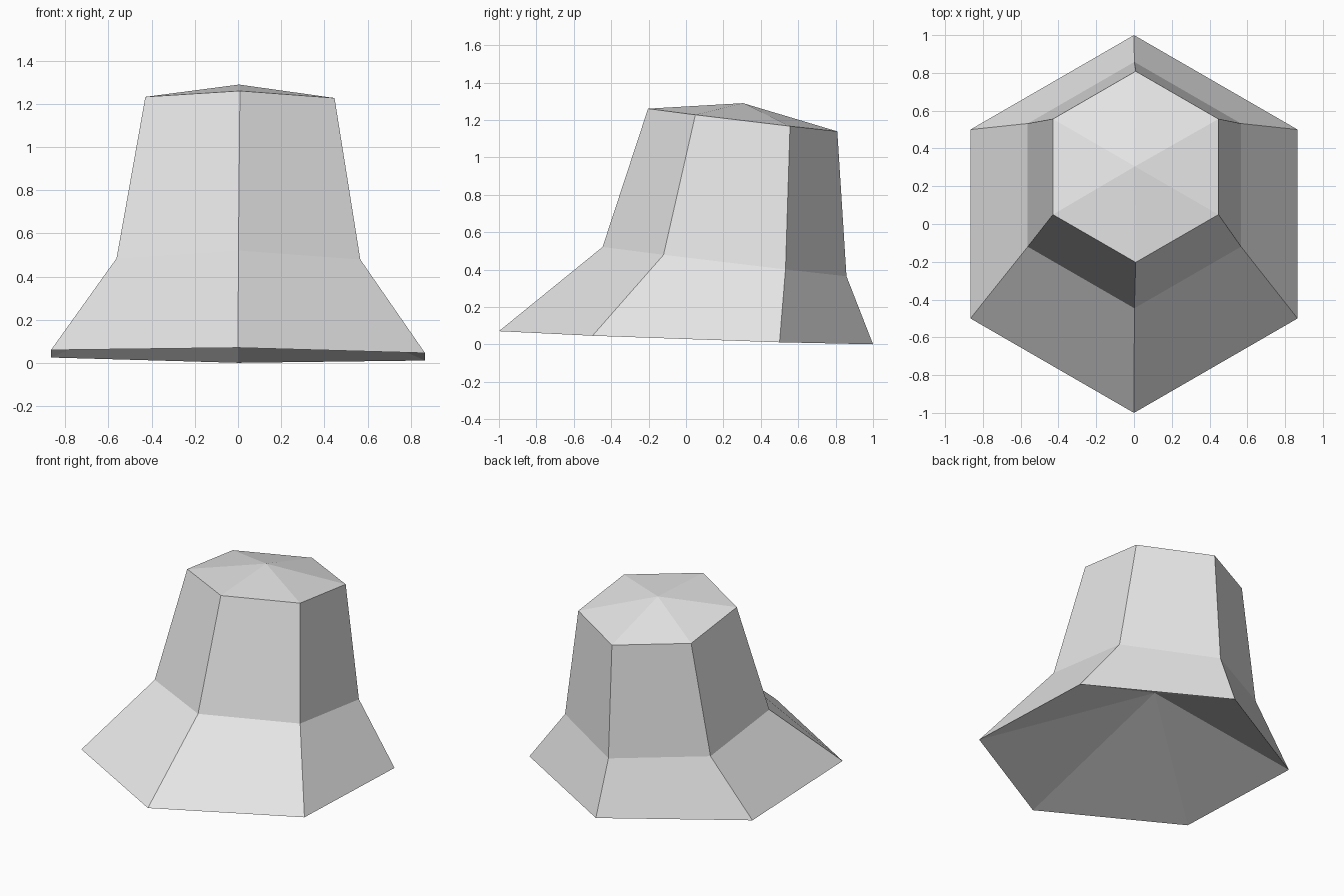
import bpy
import bmesh
from math import cos, sin, pi

SIDES = 6

cube = bpy.data.objects.get("Cube")
if cube:
    bpy.data.objects.remove(cube, do_unlink=True)

# Single matte grey
grey = bpy.data.materials.new("light grey")
grey.use_nodes = True
colour = (0.8, 0.8, 0.8, 1.0)
grey.diffuse_color = colour
grey.node_tree.nodes["Principled BSDF"].inputs["Base Color"].default_value = colour

bm = bmesh.new()


def ring(centre, radius, slope_x, slope_y):
    """Hexagon with a corner at the back, tilted by its slopes."""
    cx, cy, cz = centre
    verts = []
    for i in range(SIDES):
        a = pi / 2 + i * 2 * pi / SIDES
        dx, dy = radius * cos(a), radius * sin(a)
        verts.append(bm.verts.new((cx + dx, cy + dy,
                                   cz + slope_x * dx + slope_y * dy)))
    return verts


def bridge(lower, upper):
    for i in range(SIDES):
        j = (i + 1) % SIDES
        bm.faces.new((lower[i], lower[j], upper[j], upper[i]))


def fan(loop, tip):
    apex = bm.verts.new(tip)
    for i in range(SIDES):
        bm.faces.new((loop[i], loop[(i + 1) % SIDES], apex))


# Flared brim, waist and crown, leaning backwards
brim = ring((0, 0, 0.036), 1.0, -0.008, -0.035)
waist = ring((0.002, 0.206, 0.443), 0.652, -0.005, -0.12)
crown = ring((0.009, 0.303, 1.2), 0.506, -0.006, -0.12)
bridge(brim, waist)
bridge(waist, crown)

# Shallow peak on top, hollow underneath
fan(crown, (0.005, 0.305, 1.29))
fan(list(reversed(brim)), (0, 0.205, 0.4))

bmesh.ops.recalc_face_normals(bm, faces=bm.faces)
mesh = bpy.data.meshes.new("flared_hex_body")
bm.to_mesh(mesh)
bm.free()
mesh.materials.append(grey)
body = bpy.data.objects.new("flared_hex_body", mesh)
bpy.context.collection.objects.link(body)
